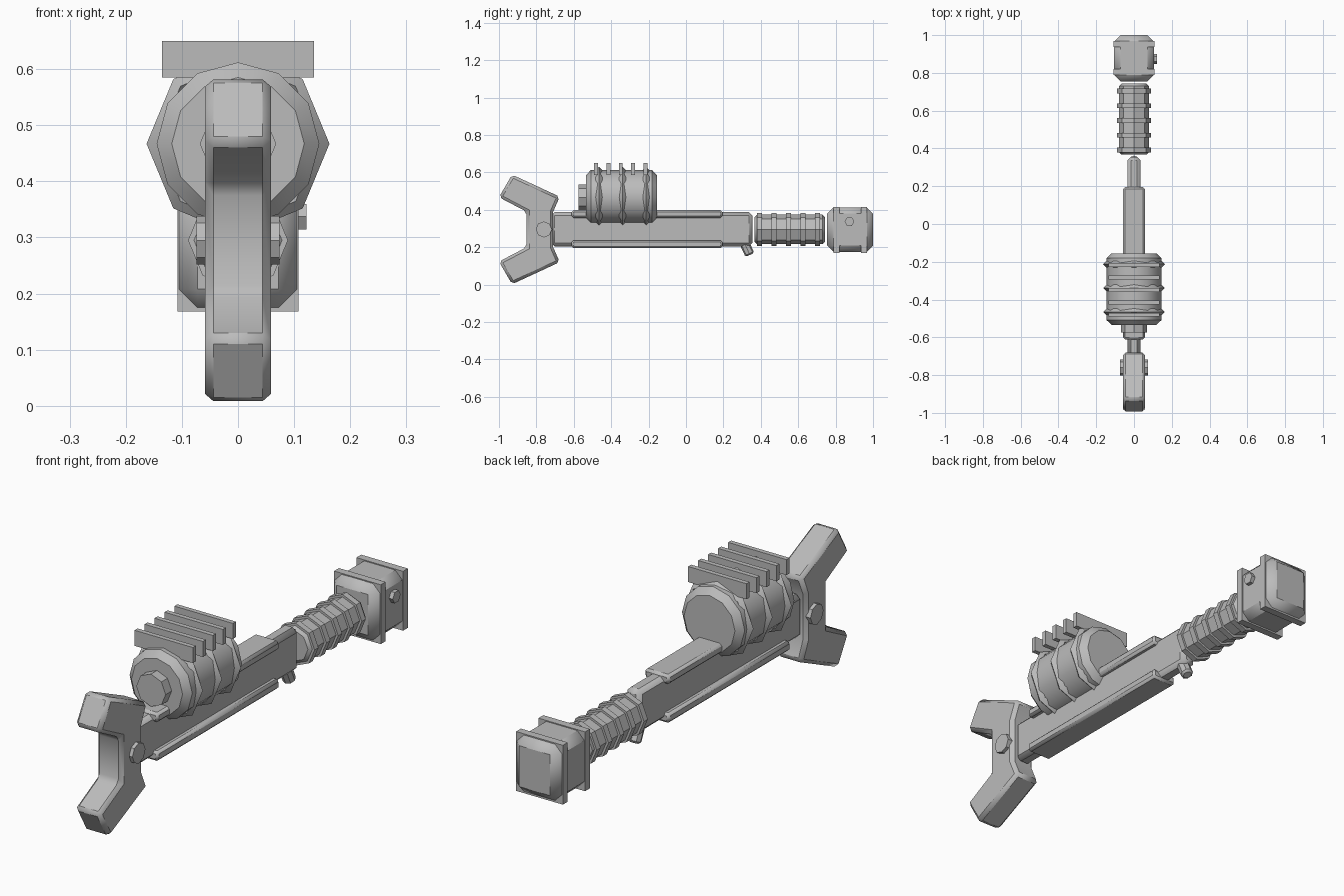
import bpy, bmesh, math
from mathutils import Matrix

if "Cube" in bpy.data.objects:
    bpy.data.objects.remove(bpy.data.objects["Cube"])

steel = bpy.data.materials.new("grey steel")
steel.diffuse_color = (0.5, 0.5, 0.5, 1)
steel.use_nodes = True
steel.node_tree.nodes["Principled BSDF"].inputs["Base Color"].default_value = steel.diffuse_color


def finish(name, bm, bevel=0.0, smooth=40):
    """Bevel the sharp edges and turn the bmesh into a shaded object."""
    bmesh.ops.recalc_face_normals(bm, faces=bm.faces)
    if bevel:
        edges = [e for e in bm.edges if e.calc_face_angle(0) > math.radians(50)]
        bmesh.ops.bevel(bm, geom=edges, offset=bevel, segments=1, affect='EDGES')
    mesh = bpy.data.meshes.new(name)
    bm.to_mesh(mesh)
    bm.free()
    ob = bpy.data.objects.new(name, mesh)
    bpy.context.collection.objects.link(ob)
    mesh.materials.append(steel)
    bpy.ops.object.select_all(action='DESELECT')
    ob.select_set(True)
    bpy.context.view_layer.objects.active = ob
    bpy.ops.object.shade_smooth_by_angle(angle=math.radians(smooth))
    return ob


def box(name, x, y, z, bevel=0.0):
    """Box from (min, max) ranges."""
    bm = bmesh.new()
    bmesh.ops.create_cube(bm, size=1)
    for v in bm.verts:
        v.co = [r[0] + (c + 0.5) * (r[1] - r[0]) for r, c in zip((x, y, z), v.co)]
    return finish(name, bm, bevel)


def rod(name, centre, r, length, axis='Y', sides=8, bevel=0.0, tilt=0.0, smooth=40):
    """Prism along an axis, with a corner pointing sideways."""
    bm = bmesh.new()
    bmesh.ops.create_cone(bm, cap_ends=True, segments=sides, radius1=r, radius2=r, depth=length)
    turn = {'X': Matrix.Rotation(math.pi / 2, 4, 'Y'),
            'Y': Matrix.Rotation(math.pi / 2, 4, 'X'),
            'Z': Matrix.Identity(4)}[axis]
    bm.transform(Matrix.Translation(centre) @ Matrix.Rotation(tilt, 4, 'X') @ turn)
    return finish(name, bm, bevel, smooth)


def ring(name, centre, major, minor, n=8, m=4):
    """Faceted torus around the y axis."""
    bm = bmesh.new()
    loops = []
    for i in range(n):
        a = 2 * math.pi * i / n
        loop = []
        for j in range(m):
            b = 2 * math.pi * j / m
            r = major + minor * math.cos(b)
            loop.append(bm.verts.new((centre[0] + r * math.cos(a),
                                      centre[1] + minor * math.sin(b),
                                      centre[2] + r * math.sin(a))))
        loops.append(loop)
    for i in range(n):
        p, q = loops[i], loops[(i + 1) % n]
        for j in range(m):
            k = (j + 1) % m
            bm.faces.new((p[j], p[k], q[k], q[j]))
    return finish(name, bm, smooth=50)


# Forked jaw: half profile mirrored about its centre line
MID = 0.295
half = [(-0.853, 0.095), (-1.0, 0.172), (-0.93, 0.293), (-0.675, 0.175), (-0.71, 0.095)]
profile = [(y, MID + h) for y, h in half] + [(y, MID - h) for y, h in reversed(half)]
bm = bmesh.new()
face = bm.faces.new([bm.verts.new((-0.059, y, z)) for y, z in profile])
extruded = bmesh.ops.extrude_face_region(bm, geom=[face])['geom']
bmesh.ops.translate(bm, vec=(0.118, 0, 0),
                    verts=[g for g in extruded if isinstance(g, bmesh.types.BMVert)])
finish("jaw", bm, bevel=0.015)
rod("jaw_pivot", (0, -0.76, MID), 0.043, 0.148, 'X')

# Main bar with rails above and below
box("bar", (-0.035, 0.035), (-0.72, 0.355), (0.205, 0.387), 0.018)
for name, z in (("upper_rail", (0.357, 0.398)), ("lower_rail", (0.195, 0.237))):
    box(name, (-0.057, 0.057), (-0.612, 0.195), z, 0.01)
rod("trigger", (0, 0.325, 0.195), 0.026, 0.08, 'Z', bevel=0.008, tilt=math.radians(25))

# Drum with ridged rings, cooling fins and front cap
DRUM_Z = 0.467
rod("drum", (0, -0.345, DRUM_Z), 0.145, 0.38, sides=12, bevel=0.026)
rod("drum_cap", (0, -0.55, DRUM_Z), 0.068, 0.05)
for i in range(3):
    ring(f"drum_ring_{i}", (0, -0.465 + 0.126 * i, DRUM_Z), 0.145, 0.018)
for i in range(5):
    y = -0.481 + 0.066 * i
    box(f"fin_{i}", (-0.135, 0.135), (y - 0.01, y + 0.01), (0.585, 0.65))

# Ribbed grip
rod("grip", (0, 0.555, MID), 0.079, 0.375, bevel=0.012)
for i in range(5):
    rod(f"grip_rib_{i}", (0, 0.392 + 0.078 * i, MID), 0.089, 0.026)

# End block with two square flanges and a side bolt
box("end_block", (-0.105, 0.105), (0.755, 1.0), (0.175, 0.412), 0.033)
for name, y in (("front_flange", 0.805), ("rear_flange", 0.952)):
    box(name, (-0.108, 0.108), (y - 0.016, y + 0.016), (0.168, 0.416))
rod("side_bolt", (0.108, 0.874, 0.337), 0.026, 0.028, 'X', sides=6)
